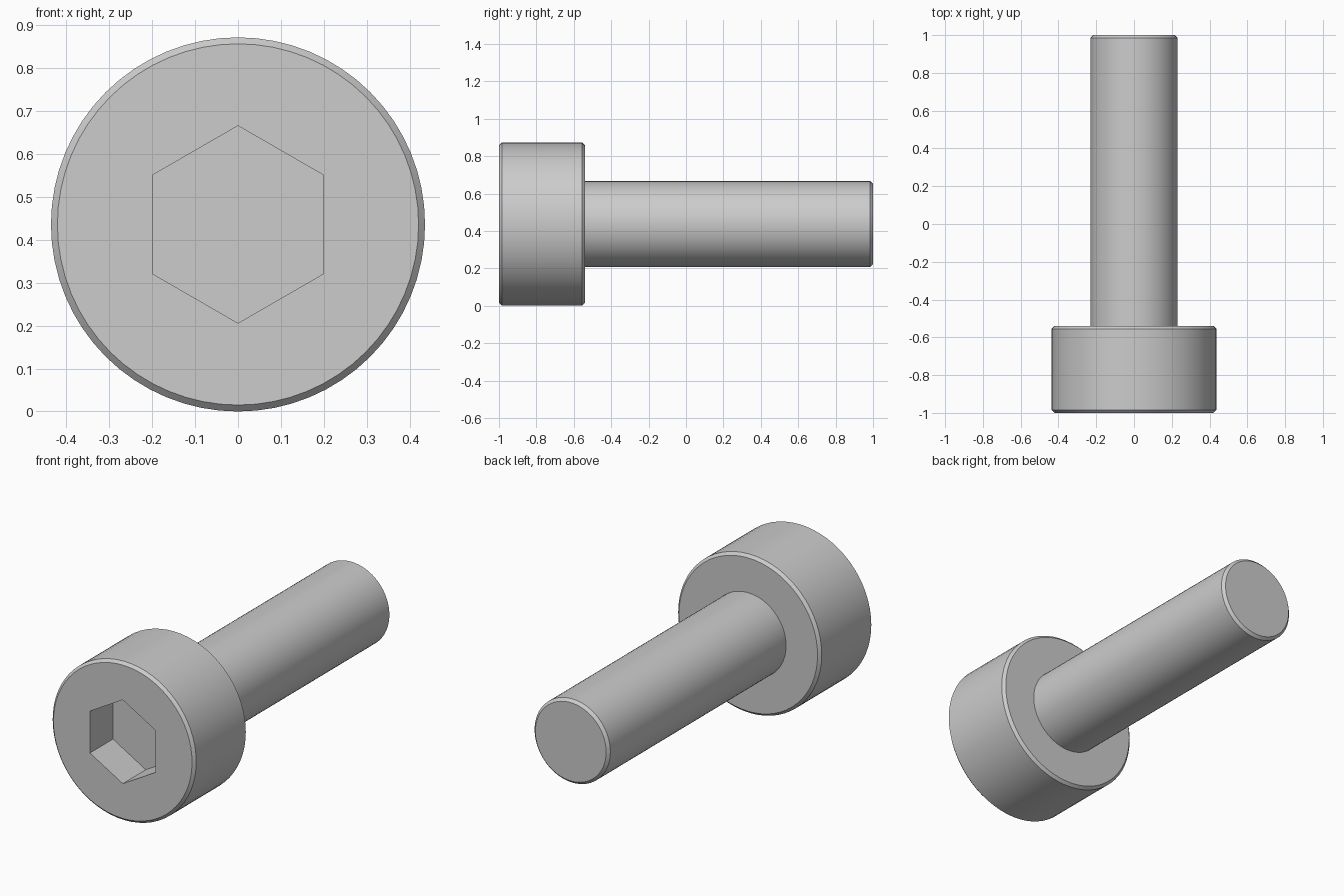
import bpy
import bmesh
from math import sin, cos, pi, radians

cube = bpy.data.objects.get("Cube")
if cube:
    bpy.data.objects.remove(cube, do_unlink=True)

HEAD_R = 0.436      # also the height of the axis
SHAFT_R = 0.23
HEX_R = 0.23
CHAMFER = 0.015
HEAD_BACK = -0.54

steel = bpy.data.materials.new("plain grey steel")
steel.use_nodes = True
grey = (0.604, 0.604, 0.604, 1)
steel.diffuse_color = grey
steel.node_tree.nodes["Principled BSDF"].inputs["Base Color"].default_value = grey


def lathe(name, profile, sides):
    """Closed solid around the y axis from (radius, y) rings."""
    bm = bmesh.new()
    rings = []
    for r, y in profile:
        angles = [pi / 2 + 2 * pi * i / sides for i in range(sides)]
        rings.append([bm.verts.new((r * cos(a), y, HEAD_R + r * sin(a))) for a in angles])
    for a, b in zip(rings, rings[1:]):
        for i in range(sides):
            j = (i + 1) % sides
            bm.faces.new((a[i], a[j], b[j], b[i]))
    bm.faces.new(rings[0])
    bm.faces.new(rings[-1])
    bmesh.ops.recalc_face_normals(bm, faces=bm.faces)
    mesh = bpy.data.meshes.new(name)
    bm.to_mesh(mesh)
    bm.free()
    mesh.materials.append(steel)
    obj = bpy.data.objects.new(name, mesh)
    bpy.context.collection.objects.link(obj)
    return obj


def activate(obj):
    bpy.ops.object.select_all(action='DESELECT')
    obj.select_set(True)
    bpy.context.view_layer.objects.active = obj


# Chamfered cylindrical head
head = lathe("head", [(HEAD_R - CHAMFER, -1), (HEAD_R, -1 + CHAMFER),
                      (HEAD_R, HEAD_BACK - CHAMFER), (HEAD_R - CHAMFER, HEAD_BACK)], 64)

# Shaft, sunk slightly into the head, chamfered at the tip
shaft = lathe("shaft", [(SHAFT_R, HEAD_BACK - 0.02), (SHAFT_R, 1 - CHAMFER),
                        (SHAFT_R - CHAMFER, 1)], 64)

# Hexagonal socket cut into the front of the head
cutter = lathe("socket_cutter", [(HEX_R, -1.1), (HEX_R, -0.8)], 6)
cutter.hide_render = True
cut = head.modifiers.new("socket", 'BOOLEAN')
cut.operation = 'DIFFERENCE'
cut.solver = 'EXACT'
cut.object = cutter
activate(head)
bpy.ops.object.modifier_apply(modifier=cut.name)
bpy.data.objects.remove(cutter, do_unlink=True)

# Smooth sides with crisp chamfers and socket edges
for part in (head, shaft):
    activate(part)
    bpy.ops.object.shade_smooth_by_angle(angle=radians(30))
